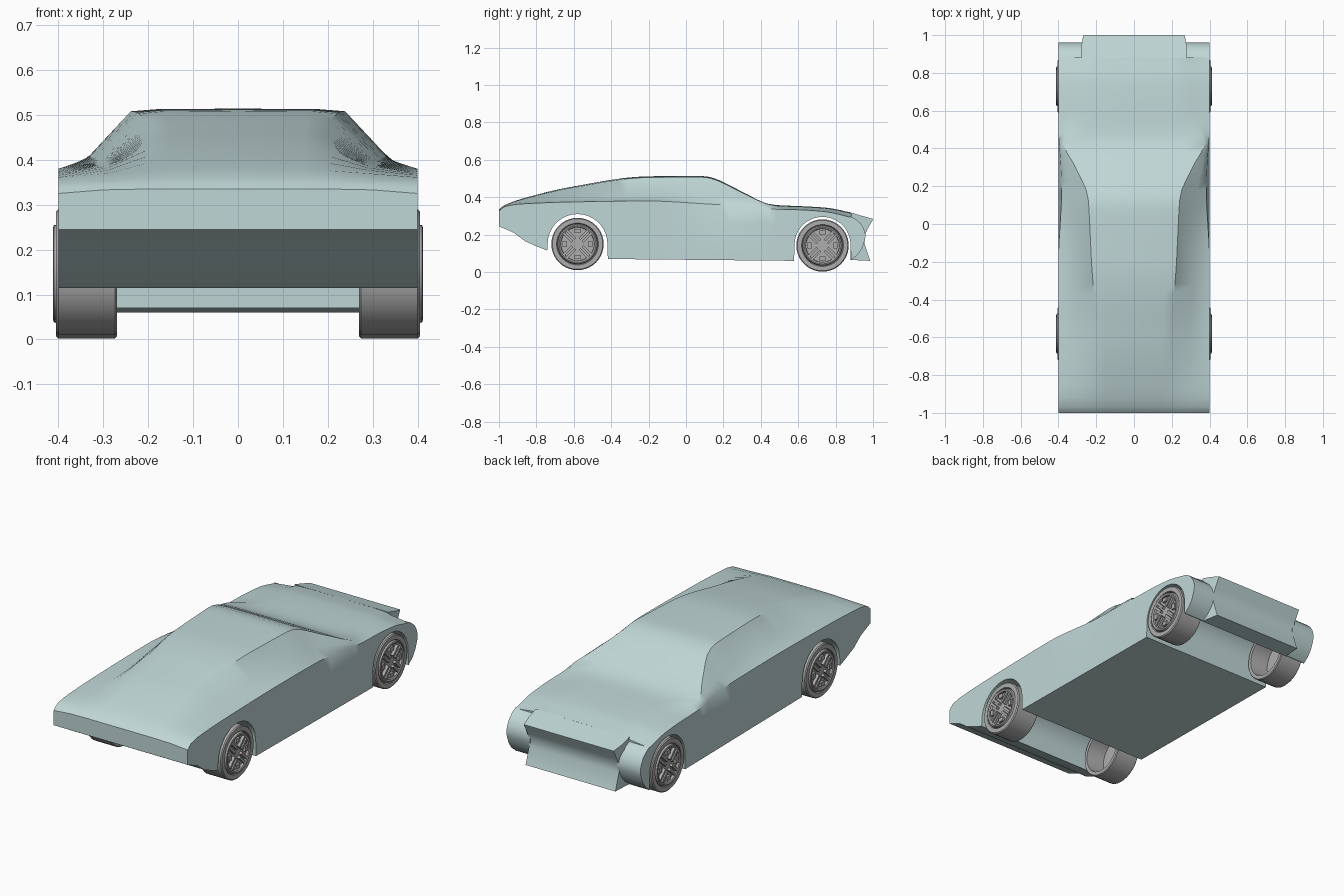
import bpy, bmesh, math
from mathutils import Matrix, Vector

if "Cube" in bpy.data.objects:
    bpy.data.objects.remove(bpy.data.objects["Cube"])


def material(name, rgb):
    m = bpy.data.materials.new(name)
    m.use_nodes = True
    m.diffuse_color = (*rgb, 1)
    m.node_tree.nodes["Principled BSDF"].inputs["Base Color"].default_value = (*rgb, 1)
    return m


paint = material("pale_teal_paint", (0.53, 0.68, 0.68))
grey = material("wheel_grey", (0.43, 0.42, 0.42))


def finish(bm, name, mat, angle=35):
    bmesh.ops.recalc_face_normals(bm, faces=bm.faces)
    me = bpy.data.meshes.new(name)
    bm.to_mesh(me)
    bm.free()
    me.materials.append(mat)
    ob = bpy.data.objects.new(name, me)
    bpy.context.collection.objects.link(ob)
    bpy.ops.object.select_all(action='DESELECT')
    ob.select_set(True)
    bpy.context.view_layer.objects.active = ob
    bpy.ops.object.shade_smooth_by_angle(angle=math.radians(angle))
    return ob


def loft(bm, rings, caps=True, closed=True):
    rows = [[bm.verts.new(p) for p in r] for r in rings]
    n = len(rows[0])
    for a, b in zip(rows, rows[1:]):
        for i in range(n if closed else n - 1):
            j = (i + 1) % n
            bm.faces.new((a[i], a[j], b[j], b[i]))
    if caps:
        bm.faces.new(rows[0])
        bm.faces.new(rows[-1])


# Body stations: y, centre z, roof edge x z, cabin foot x z, shoulder x z
stations = [
    (-1.0, .335, .20, .335, .30, .333, .40, .325),
    (-.97, .358, .20, .357, .29, .353, .40, .350),
    (-.90, .385, .20, .382, .29, .373, .40, .363),
    (-.60, .458, .20, .452, .29, .393, .40, .375),
    (-.20, .512, .225, .506, .32, .405, .40, .380),
    (.10, .514, .24, .508, .33, .410, .385, .365),
    (.15, .502, .245, .496, .33, .408, .383, .362),
    (.30, .430, .31, .425, .36, .385, .387, .355),
    (.45, .362, .38, .360, .388, .350, .398, .338),
    (.50, .357, .33, .353, .36, .344, .40, .335),
    (.60, .353, .27, .350, .32, .342, .40, .333),
    (.75, .344, .27, .340, .30, .335, .40, .322),
    (.885, .318, .27, .314, .29, .305, .40, .292),
]


def slope(a, b, col):
    return (b[col] - a[col]) / (b[0] - a[0])


def tangent(k, col):
    if k == 0 or k == len(stations) - 1:
        k = min(max(k, 1), len(stations) - 1)
        return slope(stations[k - 1], stations[k], col)
    p = slope(stations[k - 1], stations[k], col)
    q = slope(stations[k], stations[k + 1], col)
    return 2 * p * q / (p + q) if p * q > 0 else 0


def sample(y, col):
    k = 0
    while k < len(stations) - 2 and y > stations[k + 1][0]:
        k += 1
    a, b = stations[k], stations[k + 1]
    h = b[0] - a[0]
    t = (y - a[0]) / h
    s = t * t * (3 - 2 * t)
    return (a[col] * (1 - s) + b[col] * s + h * t * (1 - t) ** 2 * tangent(k, col)
            - h * t * t * (1 - t) * tangent(k + 1, col))


def arch(cy, cz, r):
    angles = [math.pi * (1 - i / 18) for i in range(19)]
    return [(cy + r * math.cos(a), cz + r * math.sin(a)) for a in angles]


# Underside outline with both wheel arches
under = [(-1, .245), (-.985, .238), (-.97, .232), (-.92, .210), (-.86, .165), (-.80, .138), (-.742, .115)]
under += arch(-.58, .15, .16)
under += [(-.418 + i * .0498, .07 - i * .0005) for i in range(21)]
under += arch(.73, .145, .15)
under += [(.882, .065), (.885, .065)]

rings = []
for y, zb in under:
    v = [sample(y, c) for c in range(1, 8)]
    half = [(v[1], v[2]), (v[3], v[4]), (v[5], v[6]), (.40, max(.26, zb + .015)), (.40, zb)]
    half.insert(0, (v[1] * .75, v[0] * .8 + v[2] * .2))
    ring = [(0, v[0])] + half + [(-x, z) for x, z in reversed(half)]
    rings.append([(x, y, z) for x, z in ring])
bm = bmesh.new()
loft(bm, rings)
finish(bm, "body_shell", paint, 38)


# Tail pieces: outlines swept across the width
def sweep(name, outline, x0, x1, end_in=0):
    bm = bmesh.new()
    loft(bm, [[(x, y, z) for y, z in outline] for x in (x0, x1)])
    if end_in:
        for v in bm.verts:
            if v.co.y > .95:
                v.co.x -= math.copysign(end_in, v.co.x)
    finish(bm, name, paint, 40)


sweep("tail_deck", [(.88, .319), (.94, .301), (1, .284), (.995, .272), (.968, .225), (.955, .19),
                    (.955, .15), (.985, .06), (.88, .065)], -.28, .28, .012)
fender = [(.88, .297), (.91, .281), (.935, .258), (.952, .23), (.96, .2), (.957, .17),
          (.94, .125), (.915, .09), (.882, .065)]
for side, sx in (("left", 1), ("right", -1)):
    sweep(side + "_tail_fender", fender, .26 * sx, .40 * sx)


# Wheels: hollow drum with recessed face, rim ring and paired spokes
def add_box(bm, size, centre, turn):
    mat = turn @ Matrix.Translation(Vector(centre)) @ Matrix.Diagonal((*size, 1))
    bmesh.ops.create_cube(bm, size=1, matrix=mat)


def lathe(bm, outline, sx, seg=40, closed=False):
    circle = [2 * math.pi * i / seg for i in range(seg)]
    rings = [[(x * sx, r * math.cos(a), r * math.sin(a)) for a in circle] for x, r in outline]
    loft(bm, rings + ([rings[0]] if closed else []), caps=not closed)
    if closed:
        bmesh.ops.remove_doubles(bm, verts=bm.verts, dist=1e-6)


def wheel(name, sx, cy, cz):
    shift = Matrix.Translation((0, cy, cz))
    bm = bmesh.new()
    lathe(bm, [(.375, .112), (.27, .118), (.27, .136), (.274, .14), (.40, .14),
               (.405, .135), (.405, .112), (.396, .108)], sx)
    bm.transform(shift)
    finish(bm, name + "_tyre", grey)
    bm = bmesh.new()
    lathe(bm, [(.395, .108), (.41, .104), (.412, .098), (.408, .09), (.395, .088)], sx, closed=True)
    for k in range(4):
        turn = Matrix.Rotation(math.radians(45 + 90 * k), 4, 'X')
        for off in (-.012, .012):
            add_box(bm, (.02, .062, .013), (.402 * sx, .058, off), turn)
        turn = Matrix.Rotation(math.radians(90 * k), 4, 'X')
        add_box(bm, (.016, .022, .03), (.401 * sx, .07, 0), turn)
    bm.transform(shift)
    finish(bm, name + "_rim", grey)


for side, sx in (("left", 1), ("right", -1)):
    wheel("front_" + side, sx, -.58, .15)
    wheel("rear_" + side, sx, .73, .142)
